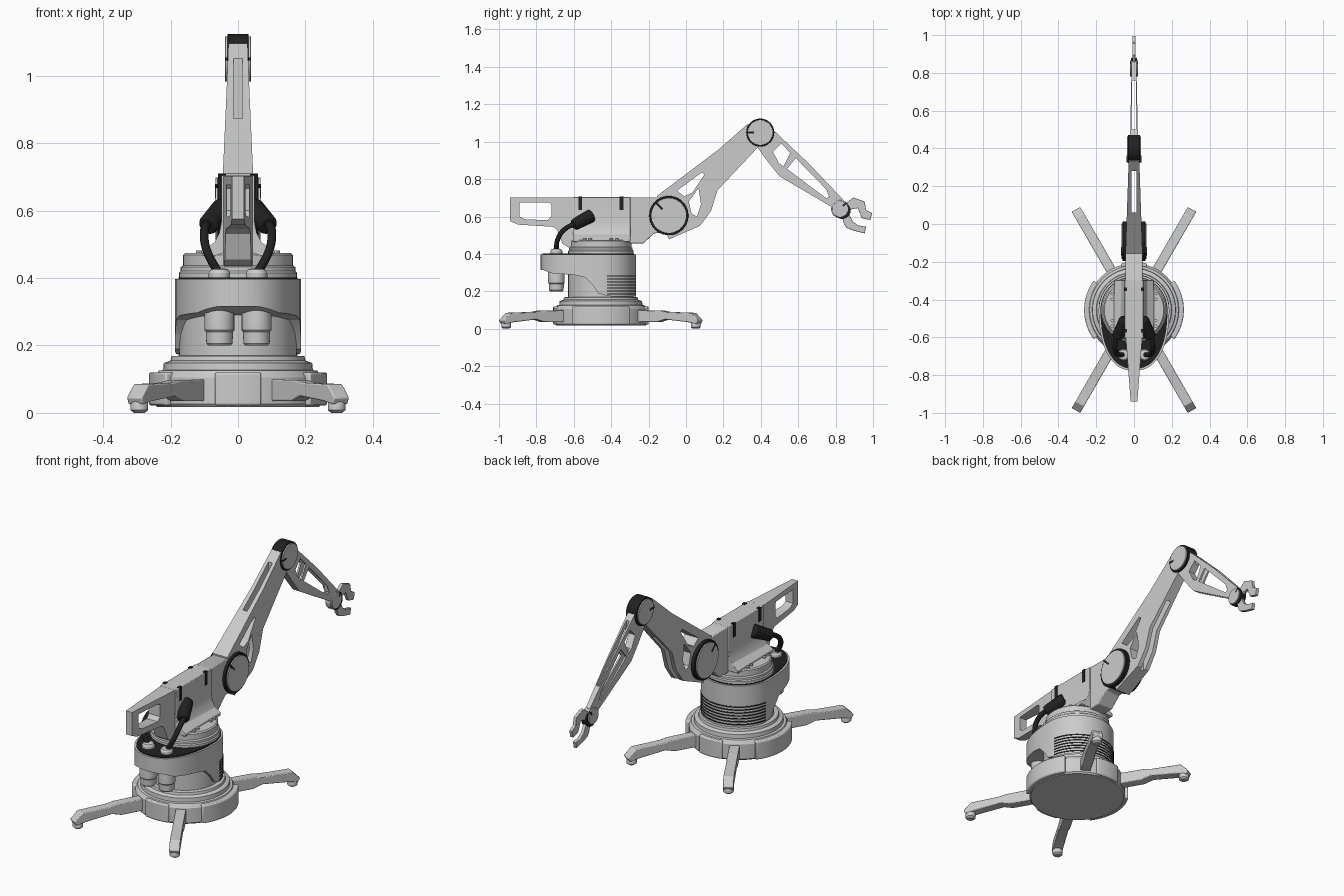
import bpy, bmesh
from math import cos, sin, pi, radians
from mathutils import Vector, Matrix

if "Cube" in bpy.data.objects:
    bpy.data.objects.remove(bpy.data.objects["Cube"])

CY = -0.455  # y of the base axis
black = bpy.data.materials.new("black_rubber")
black.diffuse_color = (0.015, 0.015, 0.015, 1)
black.use_nodes = True
black.node_tree.nodes["Principled BSDF"].inputs["Base Color"].default_value = black.diffuse_color


def make(name, bm, mat=None, bevel=0):
    bmesh.ops.recalc_face_normals(bm, faces=bm.faces)
    me = bpy.data.meshes.new(name)
    bm.to_mesh(me)
    bm.free()
    ob = bpy.data.objects.new(name, me)
    bpy.context.collection.objects.link(ob)
    if mat:
        me.materials.append(mat)
    if bevel:
        m = ob.modifiers.new("bevel", 'BEVEL')
        m.width, m.segments, m.limit_method = bevel, 2, 'ANGLE'
    return ob


def extrude(name, pts, vec, mat=None, bevel=0):
    bm = bmesh.new()
    f = bm.faces.new([bm.verts.new(p) for p in pts])
    r = bmesh.ops.extrude_face_region(bm, geom=[f], use_keep_orig=True)
    bmesh.ops.translate(bm, vec=vec, verts=[v for v in r['geom'] if isinstance(v, bmesh.types.BMVert)])
    return make(name, bm, mat, bevel)


def side(name, yz, half, mat=None, bevel=0, taper=None):
    """Side profile (y, z) thickened along x; taper = (y0, h0, y1, h1)."""
    ob = extrude(name, [(-half, y, z) for y, z in yz], (2 * half, 0, 0), mat, bevel)
    if taper:
        y0, h0, y1, h1 = taper
        for v in ob.data.vertices:
            v.co.x *= (h0 + (h1 - h0) * (v.co.y - y0) / (y1 - y0)) / half
    return ob


def rod(name, p0, p1, r0, r1=None, mat=None, bevel=0, seg=40):
    p0, p1 = Vector(p0), Vector(p1)
    d = p1 - p0
    bm = bmesh.new()
    bmesh.ops.create_cone(bm, cap_ends=True, segments=seg, radius1=r0, radius2=r0 if r1 is None else r1,
                          depth=d.length,
                          matrix=Matrix.Translation((p0 + p1) / 2) @ d.to_track_quat('Z', 'Y').to_matrix().to_4x4())
    return make(name, bm, mat, bevel)


def lathe(name, prof, x=0, y=CY, seg=48, mat=None):
    bm = bmesh.new()
    rings = [[bm.verts.new((x + r * cos(2 * pi * i / seg), y + r * sin(2 * pi * i / seg), z)) for i in range(seg)]
             for r, z in prof]
    for a, b in zip(rings, rings[1:]):
        for i in range(seg):
            j = (i + 1) % seg
            bm.faces.new((a[i], a[j], b[j], b[i]))
    bm.faces.new(rings[0])
    bm.faces.new(rings[-1])
    return make(name, bm, mat)


def arc(name, r0, r1, z0, z1, a0, a1, mat=None, bevel=0, n=16):
    an = [radians(a0 + (a1 - a0) * i / n) for i in range(n + 1)]
    pts = [(r1 * cos(a), CY + r1 * sin(a), z0) for a in an]
    pts += [(r0 * cos(a), CY + r0 * sin(a), z0) for a in reversed(an)]
    return extrude(name, pts, (0, 0, z1 - z0), mat, bevel)


def boolean(ob, cutter, op='DIFFERENCE'):
    m = ob.modifiers.new("cut", 'BOOLEAN')
    m.object, m.operation, m.solver = cutter, op, 'EXACT'
    bpy.context.view_layer.objects.active = ob
    bpy.ops.object.modifier_apply(modifier=m.name)
    bpy.data.objects.remove(cutter)


# Base disc with raised panels
lathe("base_disc", [(0.24, 0.018), (0.247, 0.026), (0.247, 0.105), (0.235, 0.125), (0.222, 0.127), (0.22, 0.148),
                    (0.2, 0.155), (0.197, 0.168), (0.17, 0.17)])
for a, w, r in ((0, 36, 0.264), (180, 36, 0.264), (90, 16, 0.255), (270, 16, 0.255)):
    arc("base_panel", 0.2, r, 0.022, 0.12, a - w, a + w, bevel=0.006)

# Four splayed legs with round feet
leg_prof = [(0.2, 0.035), (0.36, 0.035), (0.41, 0.05), (0.55, 0.035), (0.605, 0.025), (0.616, 0.045),
            (0.575, 0.085), (0.42, 0.09), (0.38, 0.097), (0.2, 0.1)]
for a in (60, 120, 240, 300):
    c, s = cos(radians(a)), sin(radians(a))
    w = Vector((-s, c, 0)) * 0.026
    extrude("leg", [Vector((r * c, CY + r * s, z)) - w for r, z in leg_prof], w * 2, bevel=0.004)
    lathe("foot", [(0.016, 0), (0.026, 0.008), (0.026, 0.03), (0.02, 0.045)], 0.585 * c, CY + 0.585 * s, 20)

# Column, turntable and its screws
lathe("column", [(0.175, 0.16), (0.175, 0.415), (0.17, 0.42), (0.17, 0.432), (0.163, 0.437), (0.163, 0.468),
                 (0.157, 0.474)])
for sx in (-1, 1):
    for y in (-0.57, -0.53, -0.38, -0.34):
        rod("turntable_screw", (sx * 0.115, CY + (y - CY) * 0.75, 0.47), (sx * 0.115, CY + (y - CY) * 0.75, 0.482),
            0.009, seg=12)


# Outer shell flowing into the front tray
def outline(k, z):
    pts = []
    for i in range(64):
        c, s = cos(2 * pi * i / 64), sin(2 * pi * i / 64)
        p = 1 if s >= 0 else 0.87
        x = abs(c) ** p * (1 if c > 0 else -1)
        y = s if s >= 0 else -abs(s) ** p
        pts.append(((0.187 - k) * x, CY + y * ((0.187 if s >= 0 else 0.322) - k), z))
    return pts


shell = extrude("shell_and_tray", outline(0, 0.165), (0, 0, 0.232))
boolean(shell, side("shell_cut", [(-0.9, 0.5), (-0.9, 0.32), (-0.765, 0.315), (-0.72, 0.297), (-0.6, 0.288),
                                  (-0.54, 0.275), (-0.5, 0.235), (-0.47, 0.19), (-0.42, 0.175), (-0.38, 0.172),
                                  (-0.2, 0.172), (-0.2, 0.5)], 0.4), 'INTERSECT')
extrude("tray_top", outline(0.01, 0.392), (0, 0, 0.01), black)
for i in range(7):
    arc("vent_slot", 0.18, 0.1885, 0.182 + i * 0.016, 0.189 + i * 0.016, 10, 170, black, n=32)

# Twin canisters, sockets, cables and plugs
for s in (-1, 1):
    x = s * 0.055
    lathe("canister", [(0.034, 0.2), (0.039, 0.206), (0.04, 0.24), (0.044, 0.245), (0.044, 0.3), (0.04, 0.32)],
          x, -0.693, 32)
    lathe("socket", [(0.032, 0.39), (0.032, 0.415), (0.026, 0.425), (0.016, 0.428)], x, -0.693, 24)
    cu = bpy.data.curves.new("cable", 'CURVE')
    cu.dimensions, cu.bevel_depth, cu.bevel_resolution, cu.use_fill_caps = '3D', 0.013, 4, True
    sp = cu.splines.new('BEZIER')
    path = [(x, -0.693, 0.41), (s * 0.092, -0.685, 0.48), (s * 0.1, -0.645, 0.535), (s * 0.088, -0.58, 0.565)]
    sp.bezier_points.add(len(path) - 1)
    for bp, co in zip(sp.bezier_points, path):
        bp.co = co
        bp.handle_left_type = bp.handle_right_type = 'AUTO'
    cu.materials.append(black)
    bpy.context.collection.objects.link(bpy.data.objects.new("cable", cu))
    rod("cable_plug", (s * 0.09, -0.6, 0.555), (s * 0.042, -0.505, 0.605), 0.03, 0.036, black, 0.008, 24)

# Upper body: beam, flared saddle, handle, strap clips
side("body_beam", [(-0.6, 0.703), (-0.155, 0.703), (-0.06, 0.66), (-0.05, 0.58), (-0.1, 0.515), (-0.17, 0.51),
                   (-0.23, 0.455), (-0.6, 0.455)], 0.045, bevel=0.004)
half = [(0.049, 0.704), (0.049, 0.57), (0.055, 0.535), (0.07, 0.505), (0.105, 0.482), (0.105, 0.465)]
saddle = [(x, -0.605, z) for x, z in half] + [(-x, -0.605, z) for x, z in reversed(half)]
extrude("saddle", saddle, (0, 0.308, 0), bevel=0.003)
handle = side("handle", [(-0.94, 0.703), (-0.58, 0.703), (-0.58, 0.44), (-0.63, 0.435), (-0.66, 0.455),
                         (-0.69, 0.53), (-0.71, 0.545), (-0.9, 0.557), (-0.94, 0.575)], 0.045,
              taper=(-0.58, 0.045, -0.94, 0.018))
boolean(handle, side("handle_hole", [(-0.89, 0.675), (-0.73, 0.675), (-0.72, 0.665), (-0.72, 0.6), (-0.74, 0.58),
                                     (-0.86, 0.585), (-0.89, 0.6)], 0.1))
for y in (-0.565, -0.345):
    for s in (-1, 1):
        side("strap_clip", [(y - 0.01, 0.708), (y + 0.01, 0.708), (y + 0.01, 0.635), (y - 0.01, 0.635)],
             0.008, black).location.x = s * 0.044

# Upper arm and forearm: tapered plates with windows and a central slot
upper = side("upper_arm", [(-0.155, 0.71), (0.17, 0.955), (0.33, 1.095), (0.4, 1.06), (0.38, 0.965), (0.168, 0.74),
                           (0.134, 0.63), (0.075, 0.55), (-0.09, 0.478), (-0.15, 0.6)], 0.04,
             taper=(-0.1, 0.043, 0.4, 0.026))
boolean(upper, side("cut", [(-0.048, 0.738), (0.085, 0.836), (0.098, 0.825), (0.035, 0.728), (-0.01, 0.708)], 0.1))
boolean(upper, side("cut", [(0.015, 0.68), (0.067, 0.752), (0.08, 0.665), (0.058, 0.6), (0.03, 0.615)], 0.1))
boolean(upper, side("cut", [(0.06, 0.4), (0.28, 0.4), (0.28, 1.2), (0.06, 1.2)], 0.013))

fore = side("forearm", [(0.4, 1.06), (0.47, 1.06), (0.66, 0.88), (0.845, 0.685), (0.83, 0.63), (0.78, 0.65),
                        (0.5, 0.815), (0.44, 0.89), (0.37, 0.985)], 0.018, taper=(0.4, 0.022, 0.83, 0.013))
boolean(fore, side("cut", [(0.465, 0.945), (0.51, 0.99), (0.557, 0.94), (0.522, 0.868), (0.497, 0.885)], 0.1))
boolean(fore, side("cut", [(0.54, 0.855), (0.587, 0.912), (0.75, 0.745), (0.765, 0.705), (0.75, 0.697)], 0.1))
boolean(fore, side("cut", [(0.5, 0.5), (0.76, 0.5), (0.76, 1.2), (0.5, 1.2)], 0.0095))

# Joints: black drum, grey caps and a pointer mark
for name, y, z, r, h, ang in (("shoulder", -0.092, 0.605, 0.105, 0.06, 135), ("elbow", 0.397, 1.049, 0.075, 0.031, 180),
                              ("wrist", 0.824, 0.64, 0.048, 0.014, 45)):
    rod(name + "_drum", (-h, y, z), (h, y, z), r, mat=black if name != "wrist" else None, bevel=0.002)
    d = Vector((0, cos(radians(ang)), sin(radians(ang))))
    n = Vector((0, -d.z, d.y)) * 0.005
    for s in (-1, 1):
        o = Vector((s * h, y, z))
        rod(name + "_cap", o, o + Vector((s * 0.007, 0, 0)), r * 0.89, bevel=0.001)
        extrude(name + "_pointer", [o + d * r * 0.45 - n, o + d * r * 0.95 - n, o + d * r * 0.95 + n,
                                    o + d * r * 0.45 + n], (s * 0.008, 0, 0), black)
rod("wrist_band", (-0.0155, 0.835, 0.632), (0.0155, 0.835, 0.632), 0.045, mat=black)

# Gripper claws
side("upper_claw", [(0.845, 0.665), (0.895, 0.702), (0.955, 0.68), (0.963, 0.635), (0.995, 0.618), (0.985, 0.58),
                    (0.94, 0.592), (0.918, 0.645), (0.89, 0.64), (0.85, 0.62)], 0.009, bevel=0.002)
side("lower_claw", [(0.83, 0.61), (0.87, 0.615), (0.892, 0.572), (0.92, 0.553), (0.963, 0.545), (0.955, 0.51),
                    (0.895, 0.525), (0.858, 0.54), (0.845, 0.56)], 0.009, bevel=0.002)

# Smooth round surfaces, keep hard edges
bpy.ops.object.select_all(action='DESELECT')
for ob in bpy.context.scene.objects:
    if ob.type == 'MESH':
        ob.select_set(True)
        bpy.context.view_layer.objects.active = ob
bpy.ops.object.shade_smooth_by_angle(angle=radians(30))
